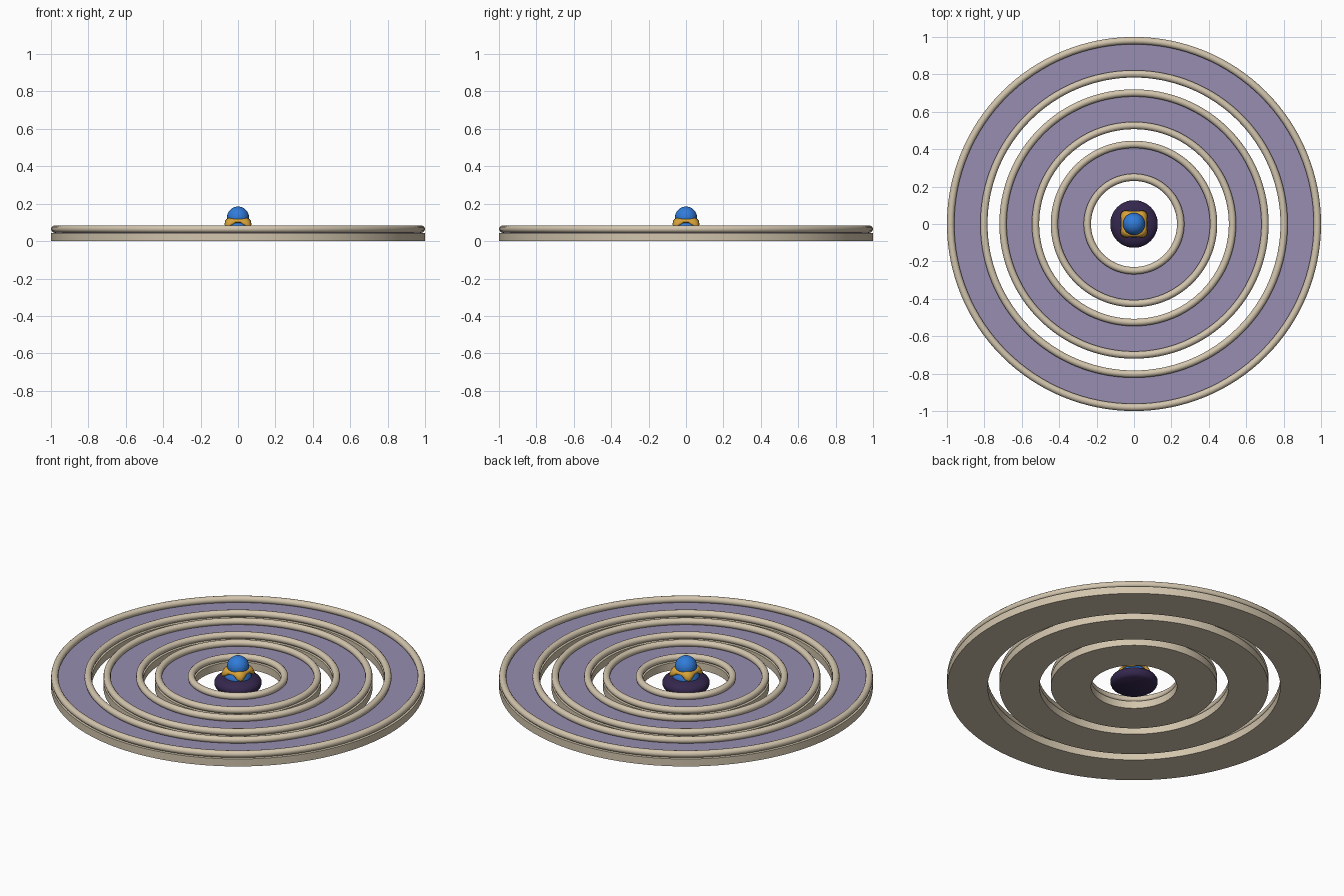
import bpy, bmesh, math

if "Cube" in bpy.data.objects:
    bpy.data.objects.remove(bpy.data.objects["Cube"])


def material(name, rgb):
    m = bpy.data.materials.new(name)
    m.diffuse_color = (*rgb, 1)
    m.use_nodes = True
    m.node_tree.nodes["Principled BSDF"].inputs["Base Color"].default_value = m.diffuse_color
    return m


BEIGE = material("beige stone", (0.65, 0.56, 0.42))
LILAC = material("lilac", (0.31, 0.27, 0.44))
DARK = material("dark purple", (0.035, 0.02, 0.075))
BLUE = material("blue", (0.03, 0.2, 0.7))
GOLD = material("gold", (0.68, 0.36, 0.04))


def loft(name, mat, rows, closed=False, n=96, angle=35):
    """Build a ring surface; rows are (radius, height) or functions of the turn angle."""
    bm = bmesh.new()
    grid = []
    for row in rows:
        line = []
        for i in range(n):
            a = math.tau * i / n
            r, z = row(a) if callable(row) else row
            line.append(bm.verts.new((r * math.cos(a), r * math.sin(a), z)))
        grid.append(line)
    count = len(rows)
    for j in range(count if closed else count - 1):
        p, q = grid[j], grid[(j + 1) % count]
        for i in range(n):
            k = (i + 1) % n
            bm.faces.new((p[i], p[k], q[k], q[i]))
    if not closed:
        bm.faces.new(grid[0])
        bm.faces.new(grid[-1])
    bmesh.ops.recalc_face_normals(bm, faces=bm.faces)
    me = bpy.data.meshes.new(name)
    bm.to_mesh(me)
    bm.free()
    me.materials.append(mat)
    ob = bpy.data.objects.new(name, me)
    bpy.context.collection.objects.link(ob)
    bpy.ops.object.select_all(action='DESELECT')
    ob.select_set(True)
    bpy.context.view_layer.objects.active = ob
    bpy.ops.object.shade_smooth_by_angle(angle=math.radians(angle))
    return ob


def ring_slab(name, mat, r0, r1, z0, z1):
    loft(name, mat, [(r0, z0), (r1, z0), (r1, z1), (r0, z1)], closed=True, n=128)


# Three concentric rings: slab, coloured top and two rounded rims
TUBE = 0.0195
for label, r0, r1 in (("inner", 0.23, 0.445), ("middle", 0.507, 0.72), ("outer", 0.783, 1.0)):
    ring_slab(label + "_ring_slab", BEIGE, r0, r1, 0, 0.044)
    ring_slab(label + "_ring_top", LILAC, r0 + 0.02, r1 - 0.02, 0.043, 0.05)
    for side, r in (("inside", r0 + TUBE), ("outside", r1 - TUBE)):
        circle = [(r + TUBE * math.cos(math.tau * i / 12),
                   0.0645 + TUBE * math.sin(math.tau * i / 12)) for i in range(12)]
        loft(f"{label}_ring_{side}_rim", BEIGE, circle, closed=True, n=128, angle=60)

# Rounded dark base in the middle
loft("center_base", DARK, [(0.108, 0), (0.121, 0.01), (0.127, 0.025), (0.127, 0.037),
                           (0.118, 0.052), (0.095, 0.064), (0.06, 0.071), (0.01, 0.073)], n=64, angle=60)

# Blue gem: flared foot below, round ball above
ball = [(0.059 * math.cos(t), 0.126 + 0.059 * math.sin(t))
        for t in (math.radians(d) for d in range(-20, 90, 10))]
loft("blue_gem", BLUE, [(0.073, 0.06), (0.072, 0.075), (0.066, 0.09)] + ball + [(0.002, 0.185)], n=48, angle=60)


# Gold setting: a collar that flares out and down into four diagonal claws
def claw(a):
    return (0.5 - 0.5 * math.cos(4 * a)) ** 1.5


loft("gold_setting", GOLD, [
    lambda a: (0.056, 0.1),
    lambda a: (0.062 + 0.024 * claw(a), 0.098 - 0.022 * claw(a)),
    lambda a: (0.069 + 0.022 * claw(a), 0.103 - 0.02 * claw(a)),
    lambda a: (0.068 + 0.014 * claw(a), 0.111 - 0.006 * claw(a)),
    lambda a: (0.063 + 0.003 * claw(a), 0.117 + 0.006 * claw(a)),
    lambda a: (0.056, 0.117 + 0.005 * claw(a)),
], closed=True, n=96, angle=60)
